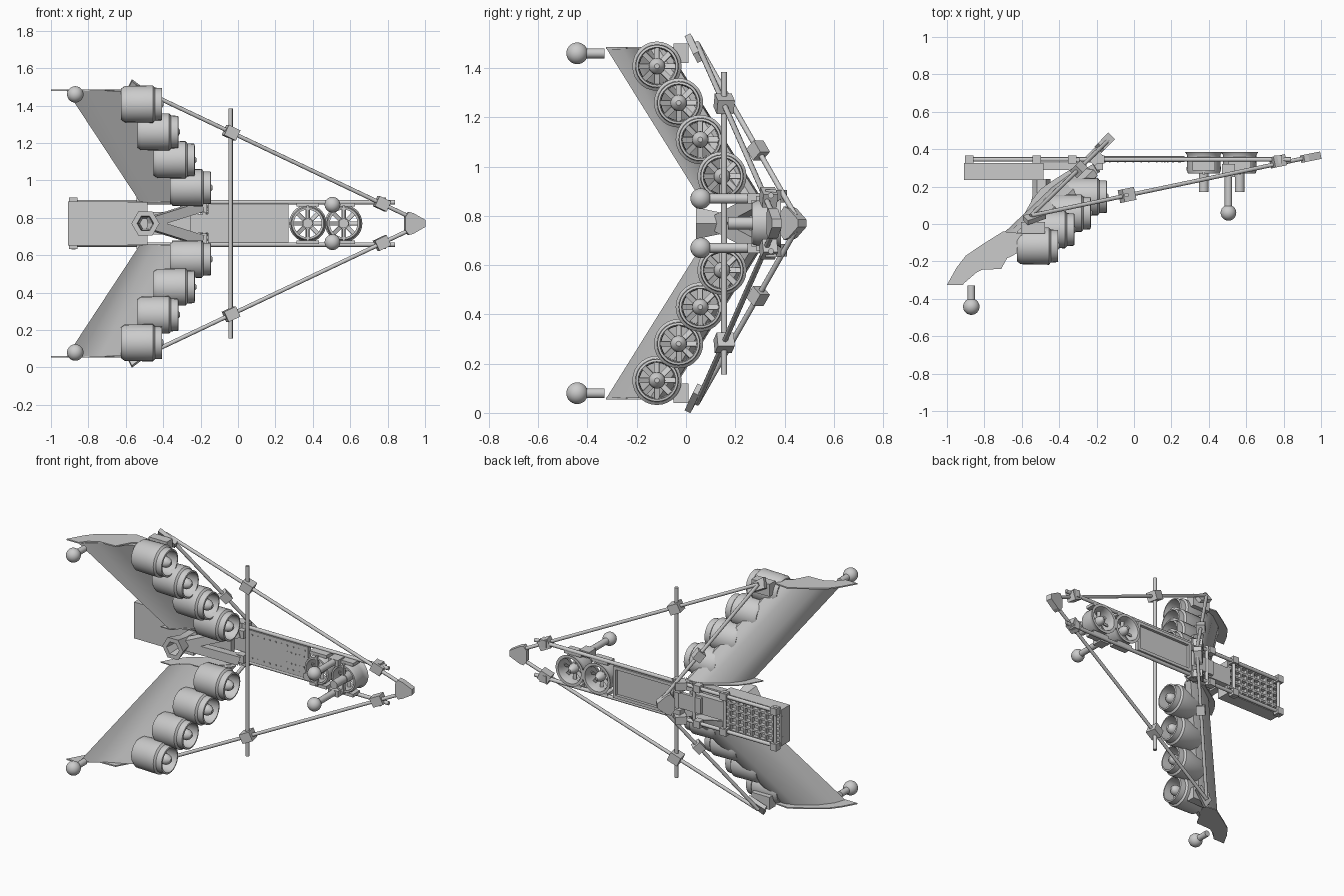
import bpy, bmesh, math
from mathutils import Vector, Matrix

if "Cube" in bpy.data.objects:
    bpy.data.objects.remove(bpy.data.objects["Cube"])

ZC = 0.77  # mirror plane height


def finish(name, bm, smooth=False):
    bmesh.ops.recalc_face_normals(bm, faces=bm.faces)
    me = bpy.data.meshes.new(name)
    bm.to_mesh(me)
    bm.free()
    ob = bpy.data.objects.new(name, me)
    bpy.context.collection.objects.link(ob)
    if smooth:
        bpy.ops.object.select_all(action='DESELECT')
        ob.select_set(True)
        bpy.context.view_layer.objects.active = ob
        bpy.ops.object.shade_smooth_by_angle(angle=math.radians(35))
    return ob


def add_box(bm, c, size, axis=(1, 0, 0)):
    m = (Matrix.Translation(c) @ Vector(axis).to_track_quat('X', 'Z').to_matrix().to_4x4()
         @ Matrix.Diagonal((*size, 1)))
    bmesh.ops.create_cube(bm, size=1, matrix=m)


def box(name, c, size, axis=(1, 0, 0)):
    bm = bmesh.new()
    add_box(bm, c, size, axis)
    return finish(name, bm)


def loft(bm, rings, closed=False, caps=True):
    vs = [[bm.verts.new(p) for p in r] for r in rings]
    n = len(vs[0])
    pairs = list(zip(vs, vs[1:])) + ([(vs[-1], vs[0])] if closed else [])
    for a, b in pairs:
        for i in range(n):
            bm.faces.new((a[i], a[(i + 1) % n], b[(i + 1) % n], b[i]))
    if caps and not closed:
        bm.faces.new(vs[0])
        bm.faces.new(vs[-1])


def lathe(name, prof, origin, axis, n=28, closed=False):
    # profile is (distance along axis, radius)
    q = Vector(axis).to_track_quat('Z', 'Y')
    bm = bmesh.new()
    rings = [[Vector(origin) + q @ Vector((r * math.cos(t), r * math.sin(t), d))
              for t in [2 * math.pi * i / n for i in range(n)]] for d, r in prof]
    loft(bm, rings, closed)
    return finish(name, bm, True)


def rod(name, a, b, r, n=12):
    d = Vector(b) - Vector(a)
    return lathe(name, [(0, r), (d.length, r)], a, d, n)


def prism(name, pts, origin, u, v, th):
    o, u, v = Vector(origin), Vector(u).normalized(), Vector(v).normalized()
    w = u.cross(v) * th / 2
    bm = bmesh.new()
    base = [o + u * a + v * b for a, b in pts]
    loft(bm, [[p - w for p in base], [p + w for p in base]])
    return finish(name, bm)


def ball(name, c, r, y_end):
    bm = bmesh.new()
    bmesh.ops.create_uvsphere(bm, u_segments=24, v_segments=14, radius=r,
                              matrix=Matrix.Translation(c))
    finish(name, bm, True)
    rod(name + "_arm", c, (c[0], y_end, c[2]), 0.02, 16)


def fan(name, c, axis, duct, hub, r, blade_d, chord):
    lathe(name + "_duct", duct, c, axis, closed=True)
    lathe(name + "_hub", hub, c, axis, 20)
    q = Vector(axis).to_track_quat('Z', 'Y')
    bm = bmesh.new()
    for i in range(8):
        m = (Matrix.Translation(c) @ q.to_matrix().to_4x4() @ Matrix.Rotation(i * math.pi / 4, 4, 'Z')
             @ Matrix.Translation((r / 2, 0, blade_d)) @ Matrix.Rotation(1.2, 4, 'X')
             @ Matrix.Diagonal((r, 0.006, chord, 1)))
        bmesh.ops.create_cube(bm, size=1, matrix=m)
    finish(name + "_blades", bm)


TIP = [(-.915, -.322), (-.89, -.25), (-.83, -.175), (-.72, -.095), (-.65, -.072), (-.605, -.08),
       (-.585, -.11), (-.605, -.145), (-.66, -.175), (-.74, -.21), (-.84, -.258)]
CAP = [(-1, -.325), (-.915, -.325), (-.88, -.28), (-.82, -.245), (-.71, -.24), (-.66, -.15),
       (-.60, -.10), (-.60, -.05), (-.70, -.04), (-.82, -.115), (-.90, -.17), (-.95, -.235)]
DUCT = [(0, .083), (.02, .097), (.17, .1), (.18, .088), (.218, .086), (.22, .076),
        (.1, .072), (0, .07)]
HUB = [(.01, .012), (.03, .03), (.17, .034), (.2, .033), (.215, .025), (.228, .01)]

for s, side in ((1, "upper"), (-1, "lower")):
    def P(x, y, z):
        return Vector((x, y, ZC + s * (z - ZC)))

    # swept wing with thin end plates
    bm = bmesh.new()
    loft(bm, [[P(x, y, 1.478) for x, y in TIP], [P(x + .39, y + .37, .885) for x, y in TIP]])
    finish(side + "_wing", bm, True)
    prism(side + "_wing_tip_plate", CAP, P(0, 0, 1.482), (1, 0, 0), (0, 1, 0), .008)
    prism(side + "_wing_root_plate", [(x * .9 - .09, y * .9 - .03) for x, y in CAP],
          P(.4, .37, .885), (1, 0, 0), (0, 1, 0), .006)

    # row of ducted engines with short pylons
    for i in range(4):
        c = P(-.625 + .087 * i, -.118 + .088 * i, 1.408 - .149 * i)
        fan(f"{side}_engine_{i + 1}", c, (1, 0, 0), DUCT, HUB, .074, .14, .022)

    # wing tip and nose sensor balls
    ball(side + "_tip_ball", P(-.87, -.442, 1.46), .044, -.33)
    ball(side + "_nose_ball", P(.505, .06, .87), .042, .28)

    # long and short diagonal booms
    a, b, d = P(-.55, .045, 1.50), P(.95, .36, .79), P(-.14, .445, .80)
    rod(side + "_long_boom", a, b, .011)
    rod(side + "_short_boom", a, d, .011)
    box(side + "_boom_mid_clamp", P(-.037, .155, 1.255), (.07, .07, .06), b - a)
    box(side + "_boom_nose_clamp", P(.77, .335, .875), (.07, .06, .06), b - a)
    box(side + "_short_boom_clamp", a.lerp(d, .62), (.06, .055, .055), d - a)
    box(side + "_short_boom_end_clamp", P(-.21, .36, .88), (.07, .07, .05), (.7, .7, 0))
    prism(side + "_boom_anchor", [(-.05, -.03), (.07, -.035), (.09, .015), (-.02, .045)],
          P(-.55, .03, 1.487), b - a, (0, -.45, s * .9), .03)
    box(side + "_boom_anchor_block", P(-.54, -.02, 1.46), (.13, .06, .08))

    # body rail and its clamps
    rod(side + "_rail", P(-.9, .345, .883), P(.84, .345, .883), .012)
    for x in (-.88, -.52, -.33, -.18, .77):
        box(f"{side}_rail_clamp", P(x, .345, .885), (.045, .045, .045))

    # forked arm of the central mount
    f0, f1 = P(-.47, .14, .775), P(-.2, .30, .86)
    box(side + "_fork_arm", (f0 + f1) / 2, ((f1 - f0).length, .055, .055), f1 - f0)
    box(side + "_fork_foot", P(-.19, .33, .85), (.05, .08, .05))

# vertical cross rod and boom junction plates
rod("cross_rod", (-.04, .155, .155), (-.04, .155, 1.385), .012)
NOSE = [(-.045, -.035), (-.025, -.062), (0, -.055), (.065, -.018), (.065, .018),
        (0, .055), (-.025, .062), (-.045, .035)]
REAR = [(-.04, -.035), (-.015, -.068), (.01, -.06), (.065, -.015), (.065, .015),
        (.01, .06), (-.015, .068), (-.04, .035)]
prism("nose_junction", NOSE, (.935, .355, ZC), (.98, .2, 0), (0, 0, 1), .04)
prism("rear_junction", REAR, (-.165, .425, ZC), (.7, .72, 0), (0, 0, 1), .05)

# battery box with a cell grid on its back
bm = bmesh.new()
add_box(bm, (-.697, .268, ZC), (.425, .066, .235))
for i in range(9):
    add_box(bm, (-.903 + i * .0515, .313, ZC), (.012, .026, .235))
for i in range(6):
    add_box(bm, (-.697, .313, .658 + i * .0448), (.425, .026, .012))
finish("battery_box", bm)
for x in (-.88, -.52, -.3, -.18):
    rod("body_cross_bar", (x, .345, .63), (x, .345, .91), .011)

# central square-ended socket and tapered mount
lathe("central_socket", [(0, .075), (.06, .06), (.11, .048), (.2, .048), (.2, .03), (.02, .04),
                         (0, .045)], (-.495, .04, ZC), (0, 1, 0), 6, True)
box("central_mount", (-.38, .31, ZC), (.25, .04, .12))
box("spine_plate", (-.25, .34, ZC), (.2, .02, .1))

# tray between the rails, with rivets
bm = bmesh.new()
add_box(bm, (.055, .338, ZC), (.43, .012, .205))
for z in (.677, .863):
    add_box(bm, (.055, .35, z), (.43, .025, .02))
for x in (-.15, .26):
    add_box(bm, (x, .35, ZC), (.02, .025, .205))
for i in range(10):
    for z in (.695, .845):
        add_box(bm, (-.13 + i * .042, .331, z), (.008, .006, .008))
for i in range(5):
    for z in (.735, .805):
        add_box(bm, (.12 + i * .03, .331, z), (.007, .006, .007))
finish("equipment_tray", bm)

# two nose lift fans with motors and a frame
NDUCT = [(0, .085), (.02, .092), (.08, .088), (.1, .09), (.115, .1), (.115, .082),
         (.09, .074), (0, .074)]
NHUB = [(0, .03), (.08, .03), (.1, .022), (.115, .008)]
for i, x in enumerate((.373, .565)):
    fan(f"lift_fan_{i + 1}", Vector((x, .27, ZC)), (0, 1, 0), NDUCT, NHUB, .078, .06, .022)
    rod(f"lift_motor_{i + 1}", (x, .17, ZC), (x, .29, ZC), .026, 20)
    for z in (-1, 1):
        box("lift_fan_strut", (x, .275, ZC + z * .05), (.014, .02, .09))
        box("lift_fan_bracket", (x, .32, ZC + z * .1), (.12, .07, .02))
for z in (-1, 1):
    box("ball_bracket", (.505, .285, ZC + z * .1), (.07, .07, .04))
